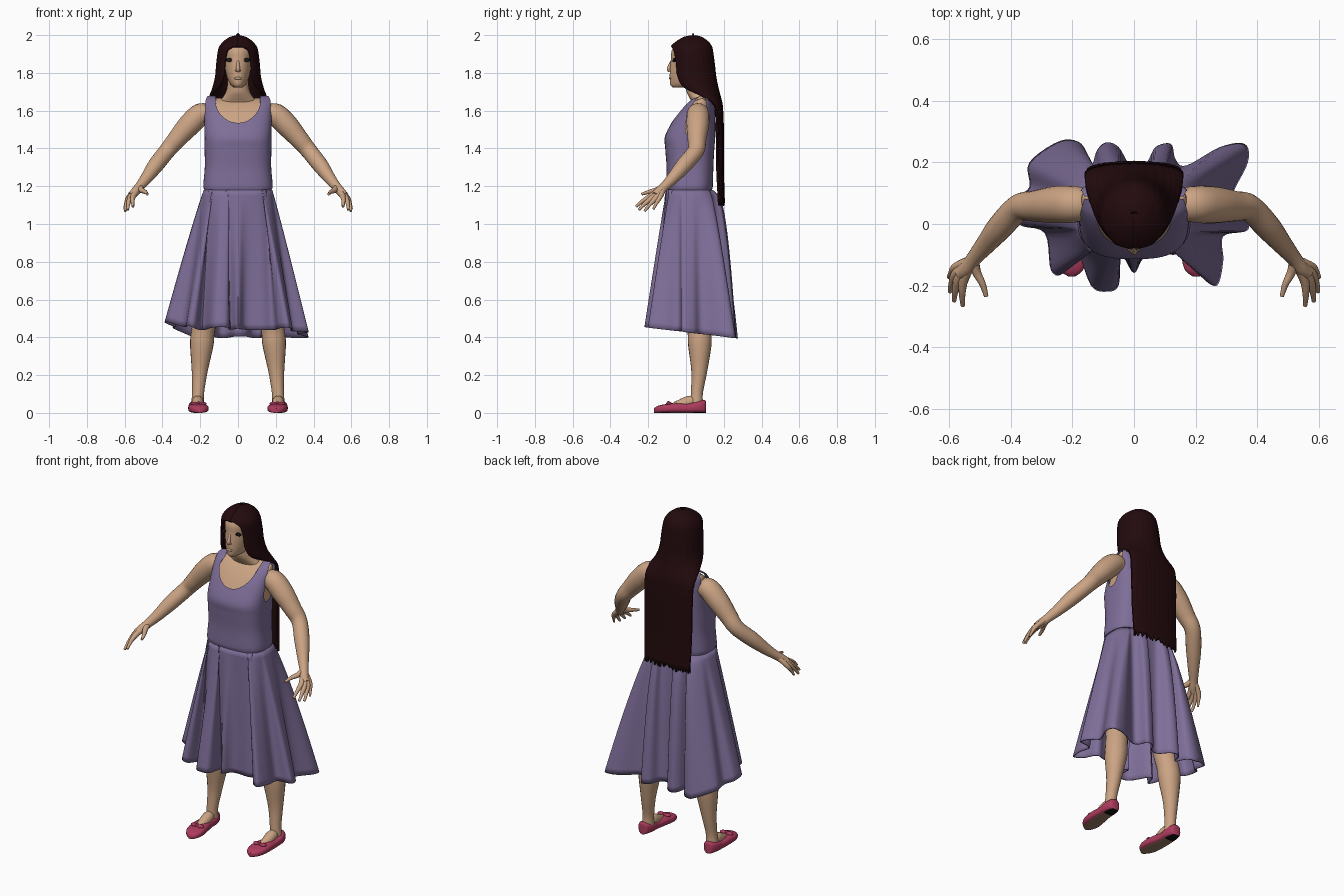
import bpy, bmesh, math, random
from mathutils import Vector

random.seed(4)
if "Cube" in bpy.data.objects:
    bpy.data.objects.remove(bpy.data.objects["Cube"])


def material(name, r, g, b):
    m = bpy.data.materials.new(name)
    m.use_nodes = True
    m.diffuse_color = (r, g, b, 1)
    bsdf = m.node_tree.nodes["Principled BSDF"]
    bsdf.inputs["Base Color"].default_value = (r, g, b, 1)
    bsdf.inputs["Roughness"].default_value = 0.8
    return m


SKIN = material("skin", .6, .37, .23)
DRESS = material("dress lilac", .21, .156, .316)
HAIR = material("dark brown hair", .016, .003, .004)
SHOE = material("raspberry shoe", .42, .045, .11)
SOLE = material("taupe sole", .3, .2, .125)
BLACK = material("black", .006, .005, .005)
WHITE = material("eye white", .6, .55, .5)


def spline(rows, n, loop=False):
    """Smooth curve through rows of any dimension."""
    k, out = len(rows), []
    for i in range(k if loop else k - 1):
        quad = [rows[(i + j) % k] if loop else rows[min(max(i + j, 0), k - 1)] for j in (-1, 0, 1, 2)]
        for s in range(n):
            u = s / n
            out.append([.5 * (2 * q + (r - p) * u + (2 * p - 5 * q + 4 * r - e) * u * u
                              + (3 * q - p - 3 * r + e) * u ** 3) for p, q, r, e in zip(*quad)])
    if not loop:
        out.append(list(rows[-1]))
    return out


def loft(name, rings, mats, loop=True, caps=True, thick=0, rule=None):
    """Skin a list of equal-length rings into one object."""
    bm = bmesh.new()
    vs = [[bm.verts.new(p) for p in ring] for ring in rings]
    n = len(vs[0])
    for a, b in zip(vs, vs[1:]):
        for i in range(n if loop else n - 1):
            j = (i + 1) % n
            bm.faces.new((a[i], a[j], b[j], b[i]))
    if caps:
        bm.faces.new(vs[0][::-1])
        bm.faces.new(vs[-1])
    bmesh.ops.recalc_face_normals(bm, faces=bm.faces)
    bm.normal_update()
    if rule:
        for f in bm.faces:
            f.material_index = rule(f)
    finish(name, bm, mats, thick)


def finish(name, bm, mats, thick=0):
    me = bpy.data.meshes.new(name)
    bm.to_mesh(me)
    bm.free()
    for m in mats:
        me.materials.append(m)
    ob = bpy.data.objects.new(name, me)
    bpy.context.collection.objects.link(ob)
    bpy.ops.object.select_all(action='DESELECT')
    ob.select_set(True)
    bpy.context.view_layer.objects.active = ob
    bpy.ops.object.shade_smooth_by_angle(angle=math.radians(50))
    if thick:
        mod = ob.modifiers.new("thickness", 'SOLIDIFY')
        mod.thickness, mod.offset = thick, -1


def power(v, e):
    return math.copysign(abs(v) ** e, v)


def oval_point(z, w, yf, yb, t, sq=1):
    return (w * power(math.sin(t), sq), (yf + yb) / 2 - (yb - yf) / 2 * power(math.cos(t), sq), z)


def oval_loft(name, rows, mat, sq=1, n=40):
    loft(name, [[oval_point(*r, math.tau * i / n, sq) for i in range(n)] for r in spline(rows, 5)], [mat])


def tube(name, rows, mat, side=1, n=16):
    """Round limb through (x, y, z, radius) rows."""
    rows = [(r[0] * side, *r[1:]) for r in spline(rows, 5)]
    pts = [Vector(r[:3]) for r in rows]
    rings = []
    for i, p in enumerate(pts):
        d = (pts[min(i + 1, len(pts) - 1)] - pts[max(i - 1, 0)]).normalized()
        a = d.cross(Vector((.3, .9, .1))).normalized()
        b = d.cross(a)
        rings.append([p + rows[i][3] * (a * math.cos(math.tau * k / n) + b * math.sin(math.tau * k / n))
                      for k in range(n)])
    loft(name, rings, [mat])


def blob(name, loc, scale, mat):
    bm = bmesh.new()
    bmesh.ops.create_uvsphere(bm, u_segments=16, v_segments=10, radius=1)
    bmesh.ops.scale(bm, vec=scale, verts=bm.verts)
    bmesh.ops.translate(bm, vec=loc, verts=bm.verts)
    finish(name, bm, [mat])


# Torso and fitted bodice share one set of rows: height, half width, front, back
TORSO = [(1.15, .178, -.102, .139), (1.178, .177, -.1, .137), (1.2, .184, -.105, .142),
         (1.3, .176, -.103, .145), (1.4, .177, -.11, .15), (1.46, .178, -.112, .155),
         (1.53, .18, -.08, .155), (1.6, .182, -.035, .152), (1.645, .182, .005, .145),
         (1.668, .178, .04, .125), (1.678, .172, .079, .091)]
oval_loft("torso", [(z - .012, w - .011, min(f + .012, .08), max(b - .012, .09)) for z, w, f, b in TORSO[3:]], SKIN, .7)
DENSE = spline(TORSO, 12)


def torso_row(z):
    for a, b in zip(DENSE, DENSE[1:]):
        if z <= b[0]:
            u = (z - a[0]) / (b[0] - a[0])
            return [p + (q - p) * u for p, q in zip(a, b)]
    return DENSE[-1]


def bodice_top(t):
    """Scooped neckline, strap, then armhole."""
    x, c = .18 * abs(math.sin(t)) ** .7, math.cos(t)
    if x < .12:
        low = 1.535 if c > 0 else 1.6
        return low + (1.665 - low) * (1 - math.sqrt(1 - (x / .12) ** 2))
    return 1.678 if x < .17 else 1.47 + .2 * min(abs(c) / .39, 1) ** 2


COLS, STEPS = 144, 40
angles = [math.tau * i / COLS for i in range(COLS)]
loft("bodice", [[oval_point(*torso_row(1.15 + (bodice_top(t) - 1.15) * s / STEPS), t, .7) for t in angles]
                for s in range(STEPS + 1)], [DRESS], caps=False)

# Skirt: waist oval flaring into a folded hem
HEM = [(0, -.16), (.04, -.1), (.13, -.1), (.19, -.09), (.22, -.17), (.27, -.2), (.29, -.12), (.29, -.04),
       (.37, -.02), (.36, .04), (.32, .09), (.37, .2), (.36, .26), (.28, .25), (.17, .19), (.135, .21),
       (.12, .26), (.07, .25), (.04, .2), (-.01, .19), (-.05, .25), (-.09, .265), (-.12, .24),
       (-.14, .19), (-.17, .26), (-.24, .27), (-.34, .2), (-.34, .12), (-.385, .08), (-.375, 0),
       (-.29, -.03), (-.27, -.15), (-.23, -.16), (-.19, -.08), (-.14, -.2), (-.09, -.22), (-.05, -.2), (-.04, -.1)]


def skirt_point(x, y, s):
    t = math.atan2(x / .36, (.03 - y) / .24)
    wx, wy, _ = oval_point(0, .181, -.105, .142, t, .7)
    f = s ** (.95 - .7 * min(max(y / .25, 0), 1) * max(0, 1 - abs(x) / .45))
    hem = .428 - .12 * y + .35 * max(-x - .22, 0)
    return (wx + (x - wx) * f, wy + (y - wy) * f, 1.181 + (hem - 1.181) * s)


hem = spline(HEM, 5, loop=True)
loft("skirt", [[skirt_point(x, y, s / 24) for x, y in hem] for s in range(25)], [DRESS], caps=False, thick=.006)

# Neck and head
oval_loft("neck", [(1.6, .11, .05, .13), (1.645, .1, .032, .13), (1.672, .08, .016, .122), (1.7, .064, .003, .115),
                   (1.74, .056, -.002, .11), (1.8, .055, .0, .11)], SKIN)
oval_loft("head", [(1.722, .02, -.068, .03), (1.738, .04, -.083, .08), (1.775, .058, -.086, .11),
                   (1.82, .068, -.085, .125), (1.87, .075, -.08, .14), (1.92, .078, -.075, .135),
                   (1.96, .06, -.045, .11), (1.985, .02, .01, .06)], SKIN)
tube("nose", [(0, -.07, 1.876, .005), (0, -.083, 1.845, .008), (0, -.09, 1.82, .011), (0, -.085, 1.807, .007)], SKIN)
blob("lips", (0, -.083, 1.771), (.022, .007, .007), SKIN)

# Long hair: each row is an arc round the back, open at the face
HAIR_ROWS = [(1.999, .0005, .0395, .0405, 1), (1.997, .02, .015, .06, 1), (1.988, .048, -.018, .088, 1),
             (1.965, .08, -.055, .12, 1),
             (1.945, .096, -.077, .134, 1), (1.937, .1, -.082, .138, .9), (1.915, .107, -.085, .143, .81),
             (1.85, .115, -.08, .152, .78), (1.78, .121, -.075, .16, .77), (1.72, .136, -.045, .172, .73),
             (1.67, .154, .04, .185, .6), (1.62, .16, .115, .195, .52), (1.5, .16, .13, .2, .5),
             (1.3, .157, .135, .2, .5), (1.12, .152, .15, .205, .5)]
strands = 72
tips = [random.uniform(-.025, .012) for _ in range(strands + 1)]
rings = []
hair_rows = spline(HAIR_ROWS, 5)
for k, (z, w, yf, yb, a) in enumerate(hair_rows):
    ring = []
    for i in range(strands + 1):
        ridge = 1 + .006 * math.cos(i * math.pi / 2)
        t = math.pi + math.pi * min(a, .9999) * (2 * i / strands - 1)
        drop = tips[i] if k == len(hair_rows) - 1 else 0
        ring.append(oval_point(z + drop, w * ridge, yf, yb + .1 * (ridge - 1), t))
    rings.append(ring)
loft("long_hair", rings, [HAIR], loop=False, caps=False, thick=.012)


def shoe_rule(f):
    """Only the flat underside is sole, with a darker heel pad."""
    c = f.calc_center_median()
    if c.z > .004 or f.normal.z > -.5:
        return 0
    return 2 if c.y > .04 else 1


FINGERS = {"index": [(.552, -.178, 1.152, .016), (.558, -.225, 1.125, .011), (.556, -.265, 1.092, .007)],
           "middle": [(.566, -.17, 1.146, .016), (.58, -.215, 1.11, .011), (.584, -.25, 1.075, .007)],
           "ring": [(.574, -.155, 1.143, .016), (.592, -.19, 1.105, .010), (.598, -.22, 1.068, .007)],
           "little": [(.577, -.138, 1.143, .014), (.594, -.158, 1.108, .009), (.602, -.173, 1.078, .006)],
           "thumb": [(.512, -.155, 1.18, .015), (.492, -.195, 1.17, .011), (.48, -.235, 1.158, .007)]}
SHOE_ROWS = [(.106, .014, .058), (.098, .03, .068), (.06, .042, .062), (.01, .043, .05), (-.05, .05, .052),
             (-.11, .052, .046), (-.15, .038, .037), (-.17, .012, .024)]

# Paired parts
for side, label in ((1, "left_"), (-1, "right_")):
    blob(label + "eye_lashes", (side * .042, -.0615, 1.868), (.023, .0085, .010), BLACK)
    blob(label + "eye", (side * .042, -.067, 1.864), (.010, .005, .003), WHITE)
    blob(label + "iris", (side * .042, -.07, 1.864), (.005, .003, .004), BLACK)
    blob(label + "nostril", (side * .009, -.083, 1.812), (.006, .008, .006), SKIN)

    tube(label + "arm", [(.12, .066, 1.57, .035), (.155, .064, 1.578, .051), (.2, .064, 1.578, .06),
                         (.26, .062, 1.522, .06), (.325, .058, 1.448, .05), (.375, .052, 1.388, .044),
                         (.435, -.01, 1.312, .042), (.485, -.07, 1.243, .032), (.52, -.112, 1.2, .025),
                         (.545, -.145, 1.17, .024), (.566, -.162, 1.15, .02)], SKIN, side, 20)
    for finger, joints in FINGERS.items():
        tube(label + finger + "_finger", [(.52, -.115, 1.198, .017)] + joints, SKIN, side, 10)

    tube(label + "leg", [(.1, .05, 1.05, .085), (.13, .05, .8, .085), (.165, .055, .55, .064), (.185, .07, .43, .062),
                         (.192, .073, .36, .062), (.203, .07, .22, .042), (.211, .058, .11, .032),
                         (.214, .056, .05, .034)], SKIN, side, 20)
    tube(label + "foot", [(.214, .06, .06, .02), (.213, .02, .06, .031), (.212, -.04, .038, .028),
                          (.21, -.09, .028, .015)], SKIN, side)

    # Flat shoe with sole, heel pad and bow
    rings = []
    for y, w, h in spline(SHOE_ROWS, 4):
        cx = .219 + (.1 * y if y < 0 else 0)
        rings.append([(side * (cx + w * power(math.cos(math.tau * k / 28), .8)), y,
                       h * (.5 + .5 * power(math.sin(math.tau * k / 28), .6))) for k in range(28)])
    loft(label + "shoe", rings, [SHOE, SOLE, BLACK], rule=shoe_rule)
    for wing in (-1, 1):
        blob(label + "shoe_bow", (side * .209 + wing * .02, -.09, .05), (.022, .015, .009), SHOE)
    blob(label + "shoe_knot", (side * .209, -.092, .054), (.008, .01, .008), SHOE)
